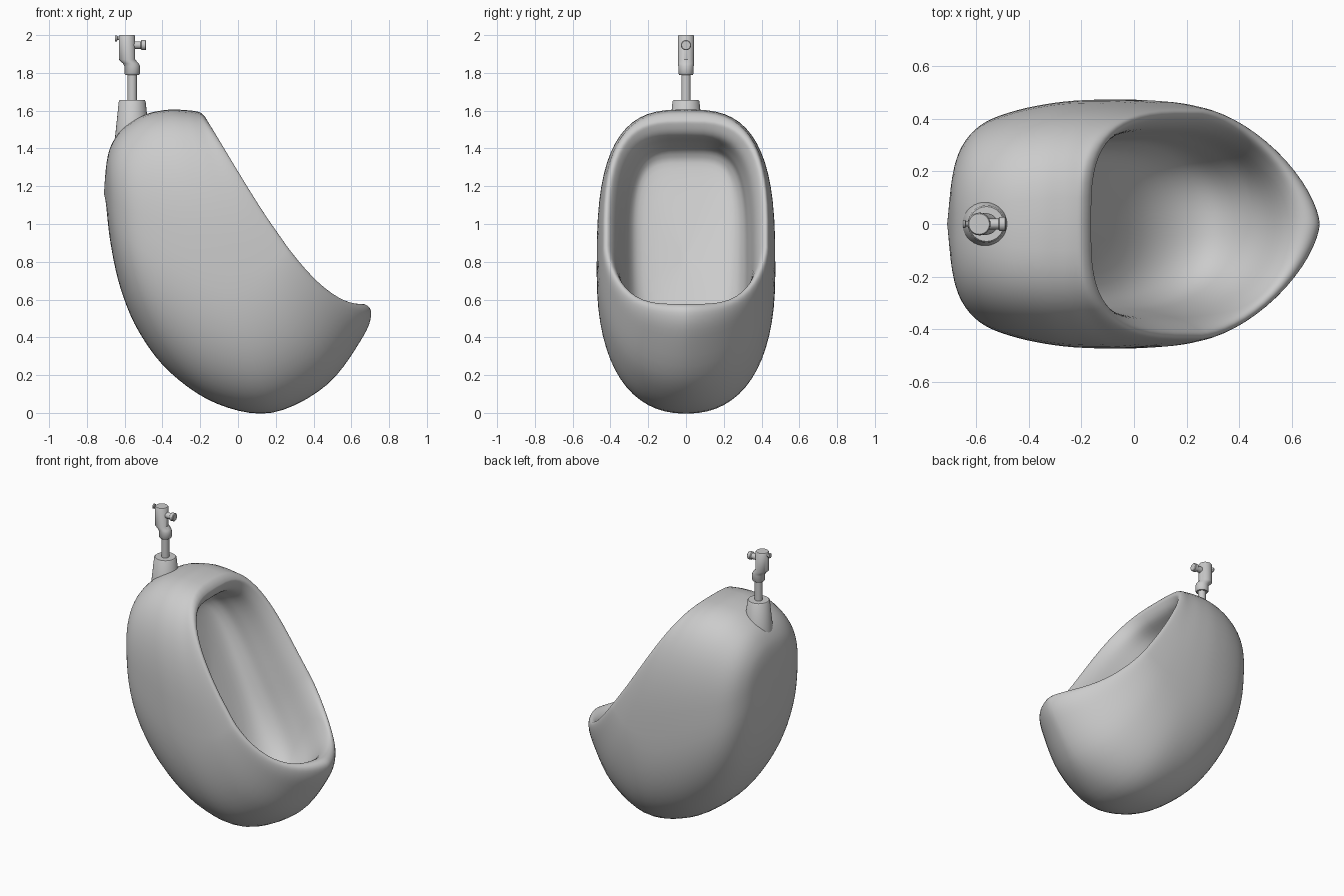
import bpy, bmesh, math

if "Cube" in bpy.data.objects:
    bpy.data.objects.remove(bpy.data.objects["Cube"])


def finish(name, bm, angle=40):
    bmesh.ops.remove_doubles(bm, verts=bm.verts, dist=0.0005)
    bmesh.ops.recalc_face_normals(bm, faces=bm.faces)
    me = bpy.data.meshes.new(name)
    bm.to_mesh(me)
    bm.free()
    ob = bpy.data.objects.new(name, me)
    bpy.context.collection.objects.link(ob)
    bpy.ops.object.select_all(action='DESELECT')
    ob.select_set(True)
    bpy.context.view_layer.objects.active = ob
    bpy.ops.object.shade_smooth_by_angle(angle=math.radians(angle))
    return ob


def bridge(bm, loops):
    rows = [[bm.verts.new(p) for p in loop] for loop in loops]
    n = len(rows[0])
    for a, b in zip(rows, rows[1:]):
        for i in range(n):
            j = (i + 1) % n
            bm.faces.new((a[i], a[j], b[j], b[i]))
    return rows


def catmull(p0, p1, p2, p3, t):
    return [0.5 * (2 * b + (c - a) * t + (2 * a - 5 * b + 4 * c - d) * t * t
                   + (3 * b - a - 3 * c + d) * t ** 3)
            for a, b, c, d in zip(p0, p1, p2, p3)]


def ring(tx, tz, bx, bz, w, sag, nt, nb, count=64):
    """Superellipse loop from a top point to a bottom point, bent by sag."""
    px = (tx, tx + (bx - tx) / 3 - .01 * sag, bx + (tx - bx) / 3 - .01 * sag, bx)
    pz = (tz, tz + (bz - tz) / 3 - .12 * sag, bz + (tz - bz) / 3 - .335 * sag, bz)
    pts = []
    for i in range(count):
        a = 2 * math.pi * i / count
        c, s = math.cos(a), math.sin(a)
        n = nt if c > 0 else nb
        t = (1 - math.copysign(abs(c) ** (2 / n), c)) / 2
        y = w * math.copysign(abs(s) ** (2 / n), s)
        k = ((1 - t) ** 3, 3 * t * (1 - t) ** 2, 3 * t * t * (1 - t), t ** 3)
        pts.append((sum(u * v for u, v in zip(k, px)), y,
                    sum(u * v for u, v in zip(k, pz))))
    return pts


# Bowl rings, from the back over the outside to the rim, then into the hollow:
# top x, top z, bottom x, bottom z, half width, sag, top and bottom exponents
RINGS = [
    (-.71, 1.16, -.70, 1.12, 0, 0, 2.6, 2.3),
    (-.695, 1.33, -.675, .90, .19, 0, 2.7, 2.3),
    (-.665, 1.43, -.622, .66, .305, 0, 2.7, 2.3),
    (-.60, 1.515, -.525, .43, .385, 0, 2.7, 2.3),
    (-.49, 1.58, -.36, .215, .435, 0, 2.8, 2.3),
    (-.37, 1.605, -.11, .048, .466, .1, 2.9, 2.3),
    (-.28, 1.603, .18, .001, .473, .35, 3, 2.2),
    (-.225, 1.597, .47, .148, .465, .7, 3, 1.85),
    (-.195, 1.587, .66, .40, .447, .95, 3.1, 1.6),
    (-.17, 1.56, .705, .53, .430, 1, 3.2, 1.55),
    (-.165, 1.53, .66, .577, .400, .98, 3.3, 1.65),
    (-.20, 1.47, .58, .54, .365, .92, 3.4, 1.9),
    (-.30, 1.425, .45, .38, .335, .75, 3.5, 2.1),
    (-.38, 1.37, .26, .285, .305, .35, 3.8, 2.4),
    (-.375, 1.25, .03, .42, .23, .1, 4, 2.6),
    (-.21, .82, -.21, .82, 0, 0, 4, 2.6),
]
loops = []
last = len(RINGS) - 1
for i in range(last):
    quad = [RINGS[min(max(i + d, 0), last)] for d in (-1, 0, 1, 2)]
    for s in range(5):
        p = catmull(*quad, s / 5)
        p[4] = max(p[4], 0)
        loops.append(ring(*p))
loops.append(ring(*RINGS[-1]))
bm = bmesh.new()
bridge(bm, loops)
finish("urinal_bowl", bm, 80)


def stack(name, rings, axis='Z', seg=32):
    """Round part from (x, z, radius) rings, lying along Z or X."""
    bm = bmesh.new()
    loops = []
    for x, z, r in rings:
        loop = []
        for k in range(seg):
            a = 2 * math.pi * k / seg
            u, v = r * math.cos(a), r * math.sin(a)
            loop.append((x + u, v, z) if axis == 'Z' else (x, u, z + v))
        loops.append(loop)
    rows = bridge(bm, loops)
    bm.faces.new(rows[0])
    bm.faces.new(rows[-1])
    return finish(name, bm)


# Water inlet collar
stack("inlet_collar", [(-.56, 1.44, .093), (-.56, 1.65, .071), (-.56, 1.656, .066)])
# Supply pipe
stack("supply_pipe", [(-.56, 1.6, .025), (-.56, 1.81, .025)])
# Offset valve body
stack("valve_body", [(-.56, 1.79, .036), (-.56, 1.797, .041), (-.56, 1.835, .041),
                     (-.567, 1.85, .042), (-.587, 1.87, .043), (-.588, 1.995, .043),
                     (-.588, 2.0, .039)])
# Push button in front and small screw at the back
stack("valve_button", [(-.60, 1.947, .02), (-.515, 1.947, .02), (-.510, 1.947, .027),
                       (-.49, 1.947, .027), (-.486, 1.947, .023)], 'X')
stack("valve_screw", [(-.60, 1.983, .009), (-.638, 1.983, .009), (-.641, 1.983, .016),
                      (-.65, 1.983, .016)], 'X')
